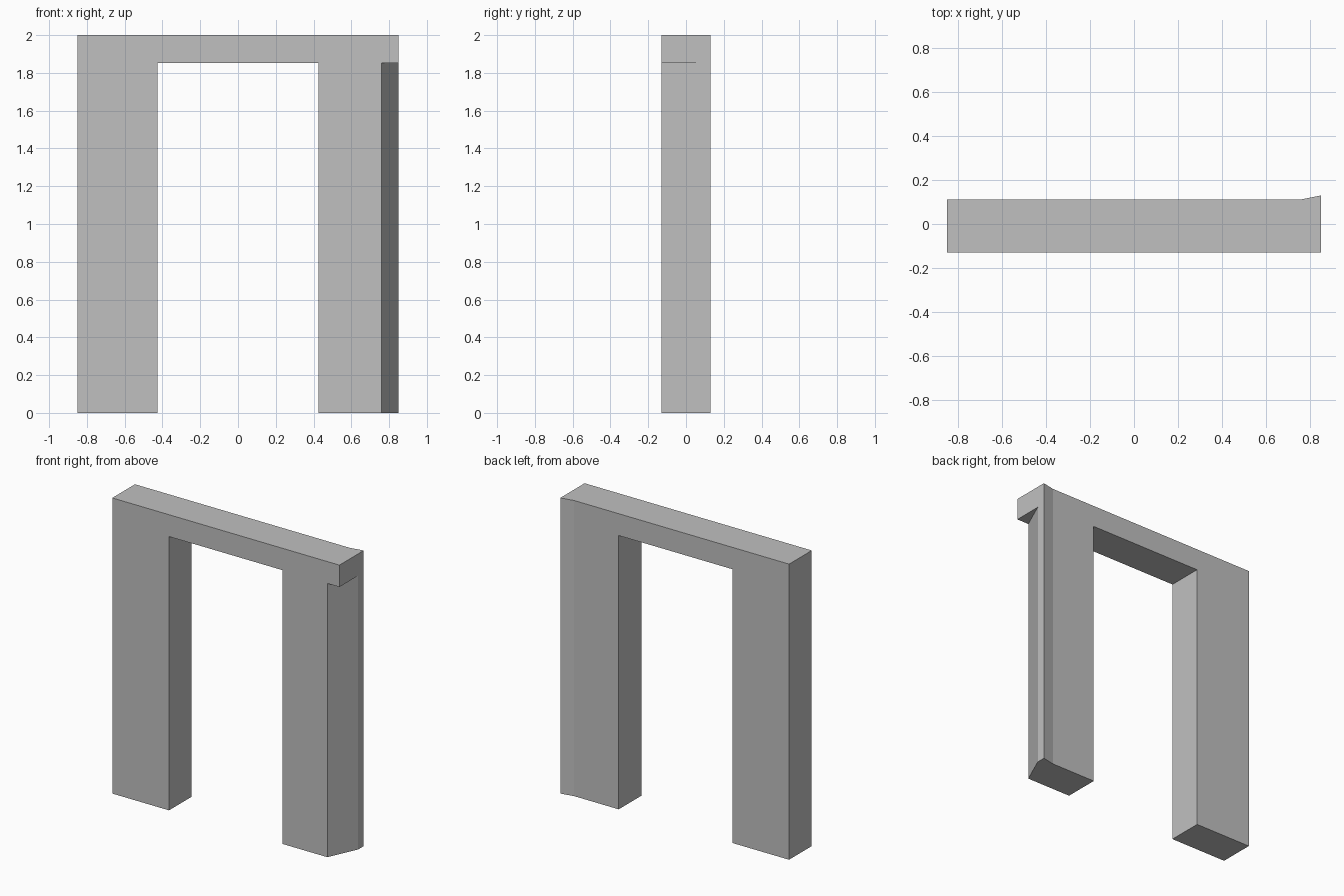
import bpy
import bmesh
from mathutils import Vector

cube = bpy.data.objects.get("Cube")
if cube:
    bpy.data.objects.remove(cube, do_unlink=True)

HALF_W, HEIGHT = 0.85, 2.0
FRONT, BACK, FLARE = -0.13, 0.112, 0.13
OPENING, LINTEL_Z = 0.425, 1.852
CORNER_X, CORNER_Y = 0.76, 0.07

grey = bpy.data.materials.new("plain grey")
grey.use_nodes = True
colour = (0.53, 0.53, 0.53, 1)
grey.diffuse_color = colour
grey.node_tree.nodes["Principled BSDF"].inputs["Base Color"].default_value = colour


def prism(name, outline, bottom, top):
    """Extrude a plan outline upwards into a closed solid."""
    bm = bmesh.new()
    face = bm.faces.new([bm.verts.new((x, y, bottom)) for x, y in outline])
    result = bmesh.ops.extrude_face_region(bm, geom=[face])
    verts = [v for v in result["geom"] if isinstance(v, bmesh.types.BMVert)]
    bmesh.ops.translate(bm, verts=verts, vec=(0, 0, top - bottom))
    bmesh.ops.recalc_face_normals(bm, faces=bm.faces)
    mesh = bpy.data.meshes.new(name)
    bm.to_mesh(mesh)
    bm.free()
    mesh.materials.append(grey)
    obj = bpy.data.objects.new(name, mesh)
    bpy.context.collection.objects.link(obj)
    return obj


def cut(target, cutter):
    """Subtract a cutter and keep it hidden."""
    mod = target.modifiers.new(cutter.name, 'BOOLEAN')
    mod.operation = 'DIFFERENCE'
    mod.solver = 'EXACT'
    mod.object = cutter
    cutter.hide_render = True
    cutter.hide_set(True)
    cutter.display_type = 'WIRE'


# Wall slab with a flared back corner on the left end
wall = prism("doorway_wall", [
    (-HALF_W, FRONT), (HALF_W, FRONT), (HALF_W, FLARE),
    (CORNER_X, BACK), (-HALF_W, BACK)], 0, HEIGHT)

# Door opening
opening = prism("opening_cutter", [
    (-OPENING, -1), (OPENING, -1), (OPENING, 1), (-OPENING, 1)], -1, LINTEL_Z)
cut(wall, opening)

# Slanted front corner of the left post, beneath the lintel overhang
start, end = Vector((CORNER_X, FRONT)), Vector((HALF_W, CORNER_Y))
step = (end - start) / 2
near, far = start - step, end + step
corner = prism("corner_cutter", [near, (1, near.y), (1, far.y), far], -1, LINTEL_Z)
cut(wall, corner)

# Apply the cuts, then discard the cutters
bpy.context.view_layer.objects.active = wall
wall.select_set(True)
for mod in list(wall.modifiers):
    bpy.ops.object.modifier_apply(modifier=mod.name)
for helper in (opening, corner):
    bpy.data.objects.remove(helper, do_unlink=True)
